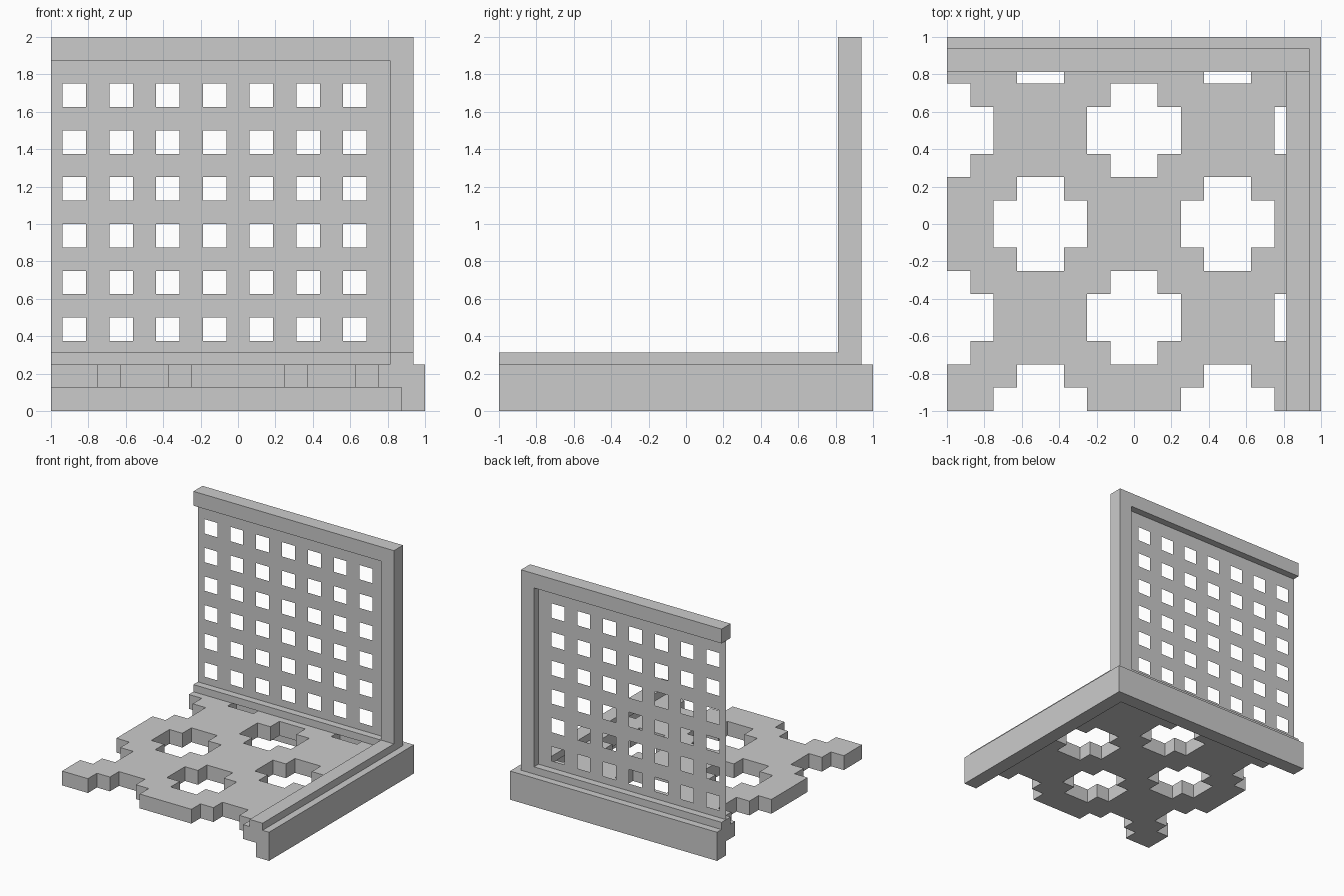
import bpy, bmesh

if "Cube" in bpy.data.objects:
    bpy.data.objects.remove(bpy.data.objects["Cube"])


def finish(name, bm):
    bmesh.ops.recalc_face_normals(bm, faces=bm.faces)
    mesh = bpy.data.meshes.new(name)
    bm.to_mesh(mesh)
    bm.free()
    ob = bpy.data.objects.new(name, mesh)
    bpy.context.collection.objects.link(ob)
    return ob


def box(name, x0, x1, y0, y1, z0, z1):
    bm = bmesh.new()
    bmesh.ops.create_cube(bm, size=1)
    for v in bm.verts:
        v.co = ((x0 + x1) / 2 + v.co.x * (x1 - x0),
                (y0 + y1) / 2 + v.co.y * (y1 - y0),
                (z0 + z1) / 2 + v.co.z * (z1 - z0))
    return finish(name, bm)


def sheet(us, vs, is_hole, place):
    """Grid of quads over the lines us, vs, leaving out the hole cells."""
    bm = bmesh.new()
    verts = {}

    def vert(i, j):
        if (i, j) not in verts:
            verts[i, j] = bm.verts.new(place(us[i], vs[j]))
        return verts[i, j]

    for i in range(len(us) - 1):
        for j in range(len(vs) - 1):
            if not is_hole(i, j):
                bm.faces.new([vert(i, j), vert(i + 1, j),
                              vert(i + 1, j + 1), vert(i, j + 1)])
    return bm


# Floor plate with stepped cross-shaped openings on a staggered grid
def floor_hole(i, j):
    x, y = -0.9375 + i * 0.125, -0.9375 + j * 0.125
    for a in range(-2, 3):
        for b in range(-2, 3):
            if (a + b) % 2:
                dx, dy = abs(x - a / 2), abs(y - b / 2)
                if max(dx, dy) < 0.25 and min(dx, dy) < 0.125:
                    return True
    return False


lines = [-1 + i * 0.125 for i in range(16)]
bm = sheet(lines, lines, floor_hole, lambda u, v: (u, v, 0.125))
top = bmesh.ops.extrude_face_region(bm, geom=bm.faces[:], use_keep_orig=True)
for v in top["geom"]:
    if isinstance(v, bmesh.types.BMVert):
        v.co.z = 0.25
finish("floor_plate", bm)

# Base beams along the back and the right
box("back_base_beam", -1, 1, 0.875, 1, 0, 0.25)
box("right_base_beam", 0.875, 1, -1, 0.875, 0, 0.25)

# Low trim strips on top of the base
box("back_trim", -1, 0.8125, 0.8125, 0.9375, 0.25, 0.3125)
box("right_trim", 0.8125, 0.9375, -1, 0.8125, 0.25, 0.3125)

# Back frame: corner post and top rail
box("corner_post", 0.8125, 0.9375, 0.8125, 0.9375, 0.25, 2)
box("top_rail", -1, 0.8125, 0.8125, 0.9375, 1.875, 2)

# Thin lattice panel with square openings, centred in the frame
xs = [-1] + [-0.9375 + i * 0.125 for i in range(14)] + [0.8125]
zs = [0.3125] + [0.375 + i * 0.125 for i in range(12)] + [1.875]
finish("lattice_panel", sheet(xs, zs, lambda i, j: i % 2 and j % 2,
                              lambda u, v: (u, 0.875, v)))
